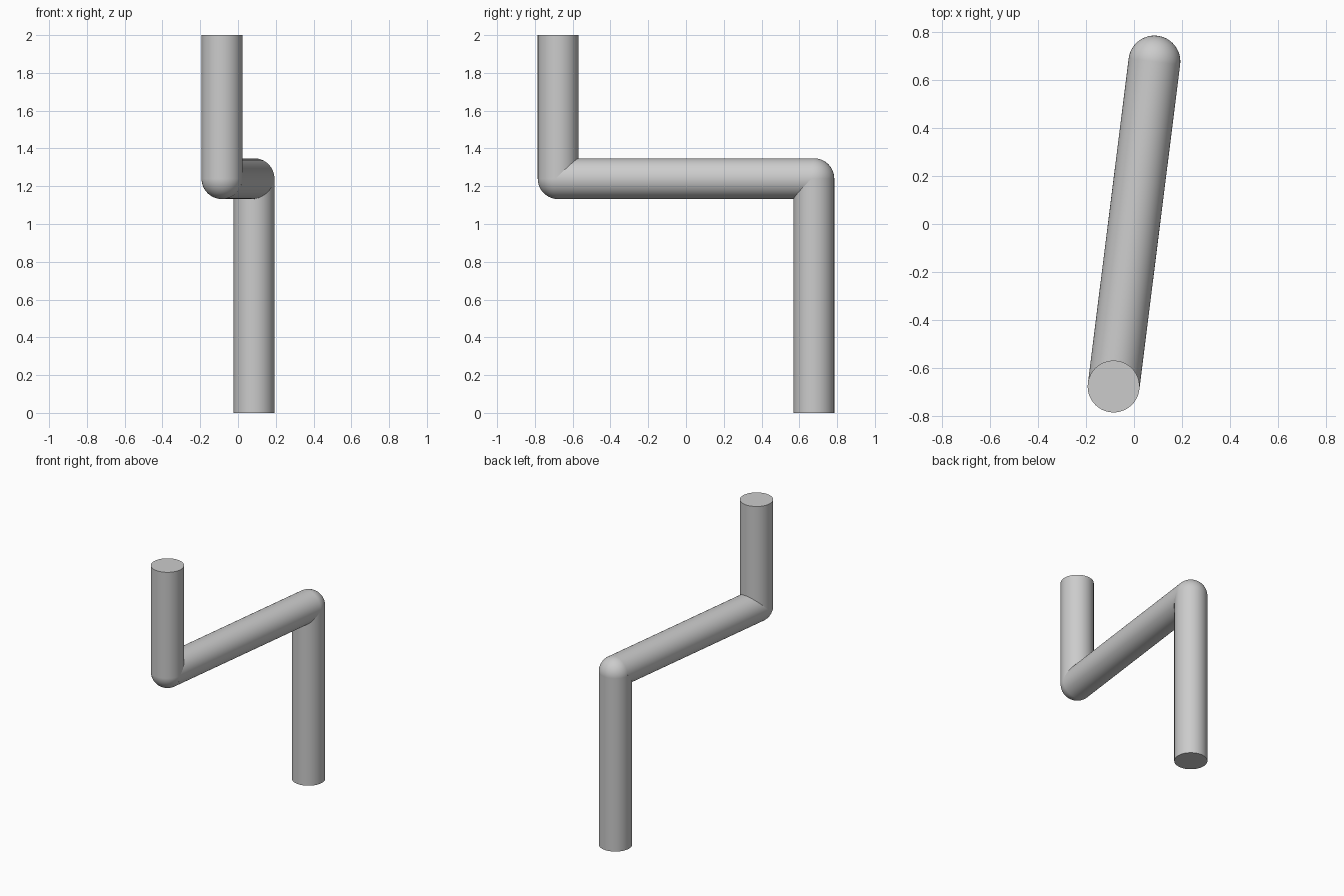
import bpy
from mathutils import Vector
from math import radians

cube = bpy.data.objects.get("Cube")
if cube:
    bpy.data.objects.remove(cube, do_unlink=True)

RADIUS = 0.108
SIDES = 64

# Centre line of the bent rod
foot = Vector((0.085, 0.677, 0))
rear_bend = Vector((0.085, 0.677, 1.24))
front_bend = Vector((-0.085, -0.677, 1.24))
tip = Vector((-0.085, -0.677, 2))

grey = bpy.data.materials.new("plain grey")
grey.use_nodes = True
color = (0.6, 0.6, 0.6, 1)
grey.diffuse_color = color
grey.node_tree.nodes["Principled BSDF"].inputs["Base Color"].default_value = color


def finish(name):
    obj = bpy.context.object
    obj.name = name
    obj.data.materials.append(grey)
    bpy.ops.object.shade_smooth_by_angle(angle=radians(30))


def rod(name, start, end):
    axis = end - start
    bpy.ops.mesh.primitive_cylinder_add(
        vertices=SIDES, radius=RADIUS, depth=axis.length,
        location=(start + end) / 2,
        rotation=axis.to_track_quat("Z", "Y").to_euler())
    finish(name)


def joint(name, centre):
    bpy.ops.mesh.primitive_uv_sphere_add(
        segments=SIDES, ring_count=SIDES // 2, radius=RADIUS, location=centre)
    finish(name)


# Straight sections
rod("lower_post", foot, rear_bend)
rod("cross_bar", front_bend, rear_bend)
rod("upper_post", front_bend, tip)

# Rounded bends
joint("rear_bend", rear_bend)
joint("front_bend", front_bend)
